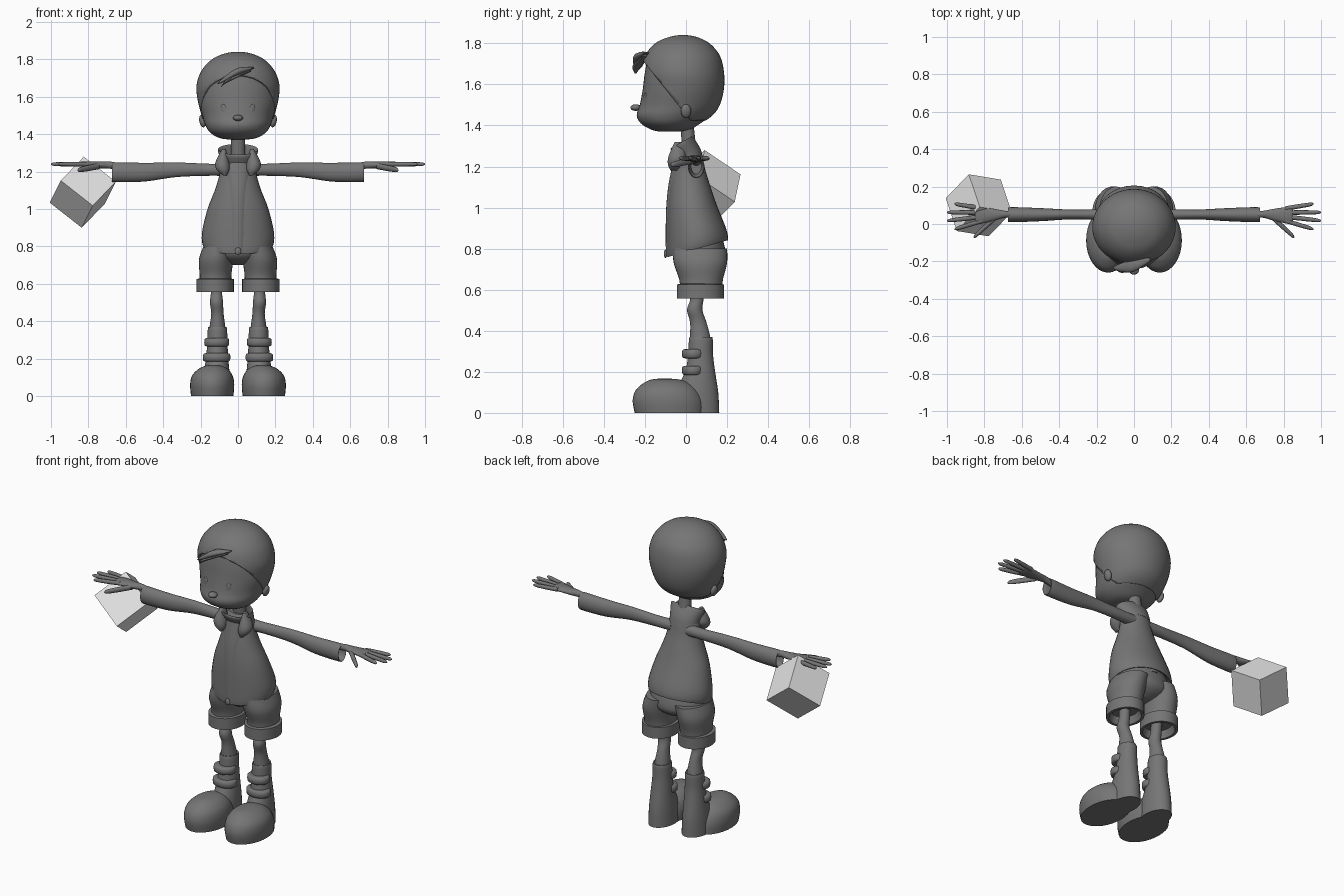
import bpy, bmesh, math
from mathutils import Matrix, Vector

if "Cube" in bpy.data.objects:
    bpy.data.objects.remove(bpy.data.objects["Cube"], do_unlink=True)


def material(name, value):
    mat = bpy.data.materials.new(name)
    mat.use_nodes = True
    mat.diffuse_color = (value, value, value, 1)
    mat.node_tree.nodes["Principled BSDF"].inputs["Base Color"].default_value = mat.diffuse_color
    return mat


GREY = material("mid grey", .18)
PALE = material("pale grey", .8)


def finish(name, bm, mat=GREY):
    bmesh.ops.recalc_face_normals(bm, faces=bm.faces[:])
    mesh = bpy.data.meshes.new(name)
    bm.to_mesh(mesh)
    bm.free()
    mesh.materials.append(mat)
    mesh.shade_smooth()
    mesh.set_sharp_from_angle(angle=math.radians(45))
    ob = bpy.data.objects.new(name, mesh)
    bpy.context.collection.objects.link(ob)
    return ob


def ring(at, half, front, back, middle=0, tilt=0):
    """One oval section: position on the axis, half width, and y range."""
    return at, half, front, back, middle, tilt


def spline(rings, steps):
    """Smoothly interpolate between the sections."""
    dense = []
    last = len(rings) - 1
    for i in range(last):
        before, start, end, after = rings[max(i - 1, 0)], rings[i], rings[i + 1], rings[min(i + 2, last)]
        for j in range(steps):
            t = j / steps
            dense.append([q + t / 2 * (r - p + t * (2*p - 5*q + 4*r - s + t * (3*(q - r) + s - p)))
                          for p, q, r, s in zip(before, start, end, after)])
    return dense + [rings[-1]]


def loft_bmesh(rings, axis, side, steps, sides):
    bm = bmesh.new()
    loops = []
    for at, half, front, back, middle, tilt in spline(rings, steps):
        loop = []
        for k in range(sides):
            angle = math.tau * k / sides
            across = middle + half * math.cos(angle)
            depth = (back - front) / 2 * math.sin(angle)
            along = at + tilt * depth
            x, z = (across, along) if axis == "Z" else (along, across)
            loop.append(bm.verts.new((side * x, (front + back) / 2 + depth, z)))
        loops.append(loop)
    for low, high in zip(loops, loops[1:]):
        for k in range(sides):
            bm.faces.new((low[k - 1], low[k], high[k], high[k - 1]))
    bm.faces.new(loops[0])
    bm.faces.new(loops[-1])
    return bm


def loft(name, rings, axis="Z", side=1, steps=4, sides=32):
    return finish(name, loft_bmesh(rings, axis, side, steps, sides))


def finger(name, side, base, tip, radius):
    rings = []
    for t, scale in ((0, 1), (.5, 1), (.9, .8), (1, .2)):
        x, y, z = Vector(base).lerp(Vector(tip), t)
        r = radius * scale
        rings.append(ring(at=x, half=r, front=y - r, back=y + r, middle=z))
    loft(name, rings, "X", side, sides=12)


def ball(name, location, scale, tilt=0, turn=0):
    bm = bmesh.new()
    bmesh.ops.create_uvsphere(bm, u_segments=20, v_segments=12, radius=1)
    bm.transform(Matrix.Translation(location) @ Matrix.Rotation(turn, 4, "Z")
                 @ Matrix.Rotation(tilt, 4, "Y") @ Matrix.Diagonal((*scale, 1)))
    finish(name, bm)


# Head, with a hair shell trimmed along the hairline
head = [ring(at=1.37, half=.03, front=-.13, back=-.03),
        ring(at=1.38, half=.1, front=-.17, back=.02),
        ring(at=1.41, half=.15, front=-.22, back=.07),
        ring(at=1.45, half=.175, front=-.24, back=.125),
        ring(at=1.5, half=.19, front=-.225, back=.16),
        ring(at=1.58, half=.21, front=-.21, back=.18),
        ring(at=1.66, half=.217, front=-.215, back=.18),
        ring(at=1.74, half=.19, front=-.195, back=.16),
        ring(at=1.8, half=.135, front=-.145, back=.11),
        ring(at=1.83, half=.07, front=-.08, back=.05),
        ring(at=1.84, half=.02, front=-.03, back=0)]


def grown(rings, amount):
    return [ring(at, half + amount, front - amount, back + amount) for at, half, front, back, *rest in rings]


skin = [r for r in head if r[0] < 1.6] + grown([r for r in head if 1.6 < r[0] < 1.82], -.015)
loft("head", skin, sides=48)
bm = loft_bmesh(grown(head, .005), "Z", 1, 4, 48)
for point, direction in (((0, 0, 1.425), (0, 0, -1)), ((0, -.03, 1.49), (0, -1.25, -1))):
    bmesh.ops.bisect_plane(bm, geom=bm.verts[:] + bm.edges[:] + bm.faces[:],
                           plane_co=point, plane_no=direction, clear_outer=True)
shell = finish("hair", bm).modifiers.new("thickness", "SOLIDIFY")
shell.thickness, shell.offset = .014, -1

# Swept fringe
loft("fringe", [ring(at=-.11, half=.003, front=-.24, back=-.23, middle=1.67),
                ring(at=-.07, half=.014, front=-.255, back=-.21, middle=1.695),
                ring(at=0, half=.02, front=-.255, back=-.19, middle=1.735),
                ring(at=.085, half=.003, front=-.2, back=-.18, middle=1.755)], "X", sides=16)
loft("fringe_strand", [ring(at=-.09, half=.002, front=-.25, back=-.24, middle=1.655),
                       ring(at=-.05, half=.01, front=-.26, back=-.22, middle=1.69),
                       ring(at=.07, half=.004, front=-.21, back=-.19, middle=1.74)], "X", sides=16)

# Nose and neck
ball("nose", location=(0, -.245, 1.487), scale=(.027, .026, .016))
loft("neck", [ring(at=1.2, half=.04, front=-.01, back=.06),
              ring(at=1.42, half=.036, front=-.03, back=.035)])

# Jacket, with a zip strip that follows its front
jacket = [ring(at=.8, half=.185, front=-.09, back=.205, tilt=.28),
          ring(at=.87, half=.193, front=-.092, back=.195, tilt=.2),
          ring(at=1, half=.163, front=-.09, back=.15, tilt=.1),
          ring(at=1.1, half=.124, front=-.08, back=.12),
          ring(at=1.18, half=.1, front=-.065, back=.095),
          ring(at=1.25, half=.09, front=-.05, back=.08),
          ring(at=1.29, half=.06, front=-.03, back=.065)]
lining = ring(at=.83, half=.16, front=-.07, back=.18, tilt=.28)
loft("jacket", [lining] + jacket)
loft("zip_strip", [ring(at, .08, front - .007, back - .02, tilt=tilt)
                   for at, half, front, back, middle, tilt in jacket[:-1]])
ball("zip_pull", location=(0, -.1, .775), scale=(.016, .008, .02))

# Flared collar leaning forward
loft("collar", [ring(at=1.22, half=.09, front=-.045, back=.083, tilt=.35),
                ring(at=1.26, half=.092, front=-.05, back=.07, tilt=.45),
                ring(at=1.31, half=.108, front=-.074, back=.037, tilt=.55),
                ring(at=1.316, half=.1, front=-.066, back=.03, tilt=.55),
                ring(at=1.27, half=.07, front=-.04, back=.04, tilt=.5)])

for label, side in (("left", 1), ("right", -1)):
    # Eye, ear and collar flap
    ball(label + "_eye", (side * .075, -.2, 1.53), (.016, .006, .031), side * .2, side * .35)
    ball(label + "_ear", (side * .19, 0, 1.47), (.017, .025, .034), side * .2)
    loft(label + "_collar_flap", [ring(at=1.18, half=.01, front=-.075, back=-.045, middle=.07),
                                  ring(at=1.21, half=.034, front=-.088, back=-.02, middle=.08),
                                  ring(at=1.25, half=.037, front=-.085, back=0, middle=.084),
                                  ring(at=1.32, half=.01, front=-.055, back=-.02, middle=.075)], side=side)

    # Sleeve with an open cuff
    loft(label + "_sleeve", [ring(at=.05, half=.034, front=.01, back=.08, middle=1.21),
                             ring(at=.15, half=.032, front=.02, back=.08, middle=1.21),
                             ring(at=.33, half=.039, front=.025, back=.077, middle=1.21),
                             ring(at=.5, half=.05, front=.015, back=.085, middle=1.197),
                             ring(at=.66, half=.053, front=.01, back=.09, middle=1.197),
                             ring(at=.66, half=.045, front=.02, back=.08, middle=1.197),
                             ring(at=.61, half=.036, front=.025, back=.075, middle=1.2)], "X", side)

    # Hand, fanned fingers and thumb
    loft(label + "_hand", [ring(at=.6, half=.018, front=.03, back=.07, middle=1.22),
                           ring(at=.685, half=.019, front=.034, back=.07, middle=1.235),
                           ring(at=.74, half=.018, front=.02, back=.08, middle=1.236),
                           ring(at=.83, half=.015, front=0, back=.092, middle=1.24),
                           ring(at=.85, half=.008, front=.01, back=.085, middle=1.24)], "X", side)
    for i, kind in enumerate(("index", "middle", "ring", "little")):
        spread = i - 1.5
        finger(f"{label}_{kind}_finger", side, base=(.81, .05 + .022 * spread, 1.24),
               tip=(1.005 - .02 * spread ** 2, .04 + .045 * spread, 1.24), radius=.012)
    finger(label + "_thumb", side, base=(.74, .035, 1.23), tip=(.857, -.07, 1.208), radius=.016)

    # Shorts leg with a turned-up cuff
    loft(label + "_shorts_leg", [ring(at=.6, half=.086, front=-.03, back=.175, middle=.12),
                                 ring(at=.65, half=.085, front=-.033, back=.18, middle=.12),
                                 ring(at=.73, half=.093, front=-.06, back=.2, middle=.116),
                                 ring(at=.8, half=.09, front=-.065, back=.2, middle=.095)], side=side)
    loft(label + "_shorts_cuff", [ring(height, .1 - inset, inset - .045, .185 - inset, middle=.122)
                                  for height, inset in ((.6, .03), (.556, .016), (.556, 0), (.625, 0), (.63, .02))],
         side=side, steps=1)

    # Leg
    loft(label + "_leg", [ring(at=.62, half=.03, front=.025, back=.09, middle=.115),
                          ring(at=.55, half=.03, front=.02, back=.085, middle=.115),
                          ring(at=.5, half=.035, front=.005, back=.08, middle=.115),
                          ring(at=.44, half=.033, front=.02, back=.1, middle=.11),
                          ring(at=.36, half=.043, front=.02, back=.12, middle=.11),
                          ring(at=.3, half=.043, front=.025, back=.12, middle=.11)], side=side)

    # Boot shaft, round toe and straps
    loft(label + "_boot_shaft", [ring(at=.365, half=.042, front=.025, back=.12, middle=.11),
                                 ring(at=.363, half=.051, front=.015, back=.13, middle=.11),
                                 ring(at=.28, half=.054, front=.01, back=.132, middle=.11),
                                 ring(at=.2, half=.06, front=-.005, back=.142, middle=.112),
                                 ring(at=.1, half=.07, front=-.05, back=.157, middle=.113),
                                 ring(at=0, half=.074, front=-.06, back=.162, middle=.113)], side=side)
    loft(label + "_boot_toe", [ring(at=0, half=.113, front=-.25, back=.09, middle=.138),
                               ring(at=.06, half=.118, front=-.26, back=.085, middle=.138),
                               ring(at=.11, half=.108, front=-.245, back=.06, middle=.137),
                               ring(at=.145, half=.078, front=-.207, back=.02, middle=.133),
                               ring(at=.162, half=.043, front=-.17, back=-.03, middle=.13),
                               ring(at=.167, half=.01, front=-.13, back=-.08, middle=.13)], side=side)
    for place, height, half in (("upper", .288, .065), ("lower", .207, .072)):
        loft(f"{label}_{place}_strap", [ring(height + rise, half - inset, inset - .018, .09 - inset, middle=.114)
                                        for rise, inset in ((-.022, .012), (-.016, 0), (.016, 0), (.022, .012))],
             side=side, steps=2)

# Seat joining the shorts legs
loft("shorts_seat", [ring(at=.7, half=.03, front=.03, back=.12),
                     ring(at=.725, half=.11, front=-.03, back=.17),
                     ring(at=.77, half=.175, front=-.065, back=.195),
                     ring(at=.86, half=.165, front=-.06, back=.175)])

# Tilted block beside the right hand
bm = bmesh.new()
bmesh.ops.create_cube(bm, size=1)
edges = Matrix(((-.171, .028, .134), (.123, .128, .128), (-.059, .175, -.118))).transposed()
bm.transform(Matrix.Translation((-.83, .1, 1.09)) @ edges.to_4x4())
finish("tilted_block", bm, PALE)
